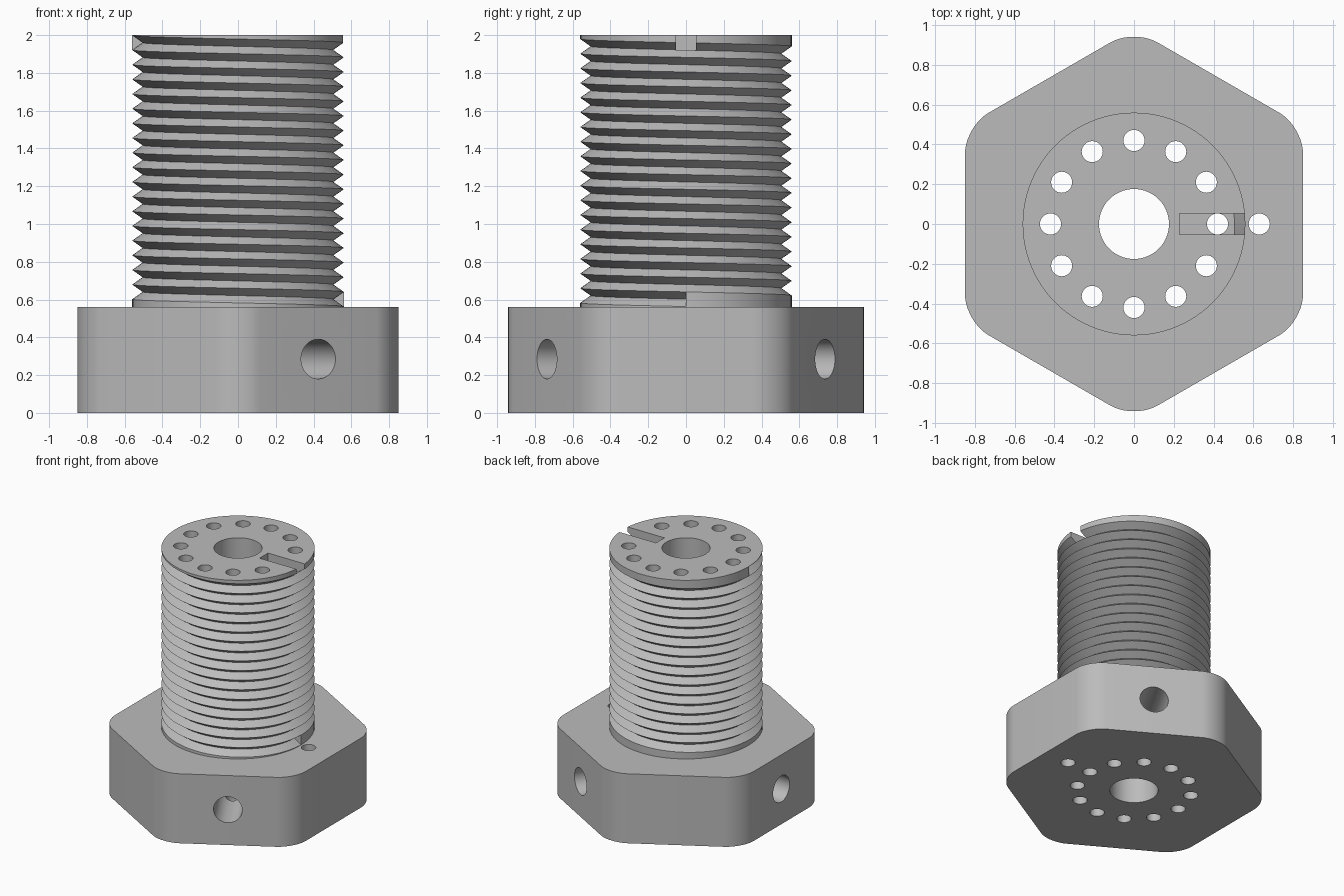
import bpy, bmesh
from math import pi, sin, cos, radians
from mathutils import Matrix

cube = bpy.data.objects.get("Cube")
if cube:
    bpy.data.objects.remove(cube, do_unlink=True)

HEAD_H, FLAT, TOP = 0.56, 0.85, 2.0
R_OUT, R_ROOT = 0.56, 0.505
N, PITCH, START, TURNS = 96, 0.0776, 0.563, 17

grey = bpy.data.materials.new("plain grey")
grey.use_nodes = True
colour = (0.5, 0.5, 0.5, 1)
grey.diffuse_color = colour
grey.node_tree.nodes["Principled BSDF"].inputs["Base Color"].default_value = colour


def make(name, bm):
    bmesh.ops.recalc_face_normals(bm, faces=bm.faces)
    mesh = bpy.data.meshes.new(name)
    bm.to_mesh(mesh)
    bm.free()
    mesh.materials.append(grey)
    obj = bpy.data.objects.new(name, mesh)
    bpy.context.collection.objects.link(obj)
    return obj


def combine(target, tool, operation):
    mod = target.modifiers.new(operation.lower(), 'BOOLEAN')
    mod.operation, mod.solver, mod.object = operation, 'EXACT', tool
    bpy.context.view_layer.objects.active = target
    bpy.ops.object.modifier_apply(modifier=mod.name)
    bpy.data.objects.remove(tool, do_unlink=True)


def cylinder(bm, radius, depth, matrix, segments=32):
    bmesh.ops.create_cone(bm, cap_ends=True, segments=segments, radius1=radius,
                          radius2=radius, depth=depth, matrix=matrix)


# Hexagonal head with rounded corners
bm = bmesh.new()
cylinder(bm, FLAT / cos(pi / 6), HEAD_H,
         Matrix.Translation((0, 0, HEAD_H / 2)) @ Matrix.Rotation(pi / 6, 4, 'Z'), 6)
if not any(abs(v.co.x) < 0.01 for v in bm.verts):
    bmesh.ops.rotate(bm, verts=bm.verts, matrix=Matrix.Rotation(pi / 6, 3, 'Z'))
corners = [e for e in bm.edges if abs(e.verts[0].co.z - e.verts[1].co.z) > 0.1]
bmesh.ops.bevel(bm, geom=corners, offset=0.136, segments=10, profile=0.5, affect='EDGES')
bolt = make("hex_bolt", bm)

# Shaft with a left-handed V groove; heights are counted in steps of PITCH / N
bm = bmesh.new()
cache = {}
BASE, PEAK, HALF = -4 * N, 20 * N, N // 2


def point(i, step, r=R_OUT):
    key = (i % N, step, r)
    if key not in cache:
        a = -2 * pi * i / N
        z = min(TOP, START + PITCH * step / N)
        cache[key] = bm.verts.new((r * cos(a), r * sin(a), z))
    return cache[key]


def column(i, grooves):
    col = [point(i, i)]
    for k in range(grooves):
        col += [point(i, i + k * N + HALF, R_ROOT), point(i, i + (k + 1) * N)]
    return col


for i in range(N):
    grooves = TURNS + (i < HALF)
    a, b = column(i, grooves), column(i + 1, grooves)
    for j in range(len(a) - 1):
        bm.faces.new((a[j], a[j + 1], b[j + 1], b[j]))
    # Plain bands below and above the thread, meeting the groove ends
    below = [a[0], point(i, BASE), point(i + 1, BASE)]
    if i == N - 1:
        below.append(point(0, 0))
    bm.faces.new(below + [b[0]])
    above = [b[-1], point(i + 1, PEAK), point(i, PEAK)]
    if i == HALF:
        above.append(point(i, i + (TURNS + 1) * N))
    bm.faces.new(above + [a[-1]])

# Flat end walls of the groove, and the end caps
for i, s in ((0, 0), (HALF, HALF + TURNS * N)):
    bm.faces.new((point(i, s), point(i, s + HALF, R_ROOT), point(i, s + N)))
for step in (BASE, PEAK):
    bm.faces.new([point(i, step) for i in range(N)])
combine(bolt, make("threaded_shaft", bm), 'UNION')

# Centre bore, ring of twelve small holes and one outside the shaft
bm = bmesh.new()
cylinder(bm, 0.176, 5, Matrix.Identity(4), 64)
for i in range(12):
    a = i * pi / 6
    cylinder(bm, 0.053, 5, Matrix.Translation((0.42 * cos(a), 0.42 * sin(a), 0)))
cylinder(bm, 0.053, 5, Matrix.Translation((0.63, 0, 0)))
combine(bolt, make("vertical_holes", bm), 'DIFFERENCE')

# Radial holes in three of the head's flats
bm = bmesh.new()
for angle in (60, 180, 300):
    cylinder(bm, 0.105, 0.7, Matrix.Rotation(radians(angle), 4, 'Z')
             @ Matrix.Translation((0.7, 0, 0.285)) @ Matrix.Rotation(pi / 2, 4, 'Y'), 48)
combine(bolt, make("radial_holes", bm), 'DIFFERENCE')

# Slot in the top of the shaft
bm = bmesh.new()
bmesh.ops.create_cube(bm, size=1, matrix=Matrix.Translation((0.43, 0, 2.02))
                      @ Matrix.Diagonal((0.4, 0.107, 0.2, 1)))
combine(bolt, make("top_slot", bm), 'DIFFERENCE')

bpy.ops.object.select_all(action='DESELECT')
bolt.select_set(True)
bpy.context.view_layer.objects.active = bolt
bpy.ops.object.shade_smooth_by_angle(angle=radians(30))
